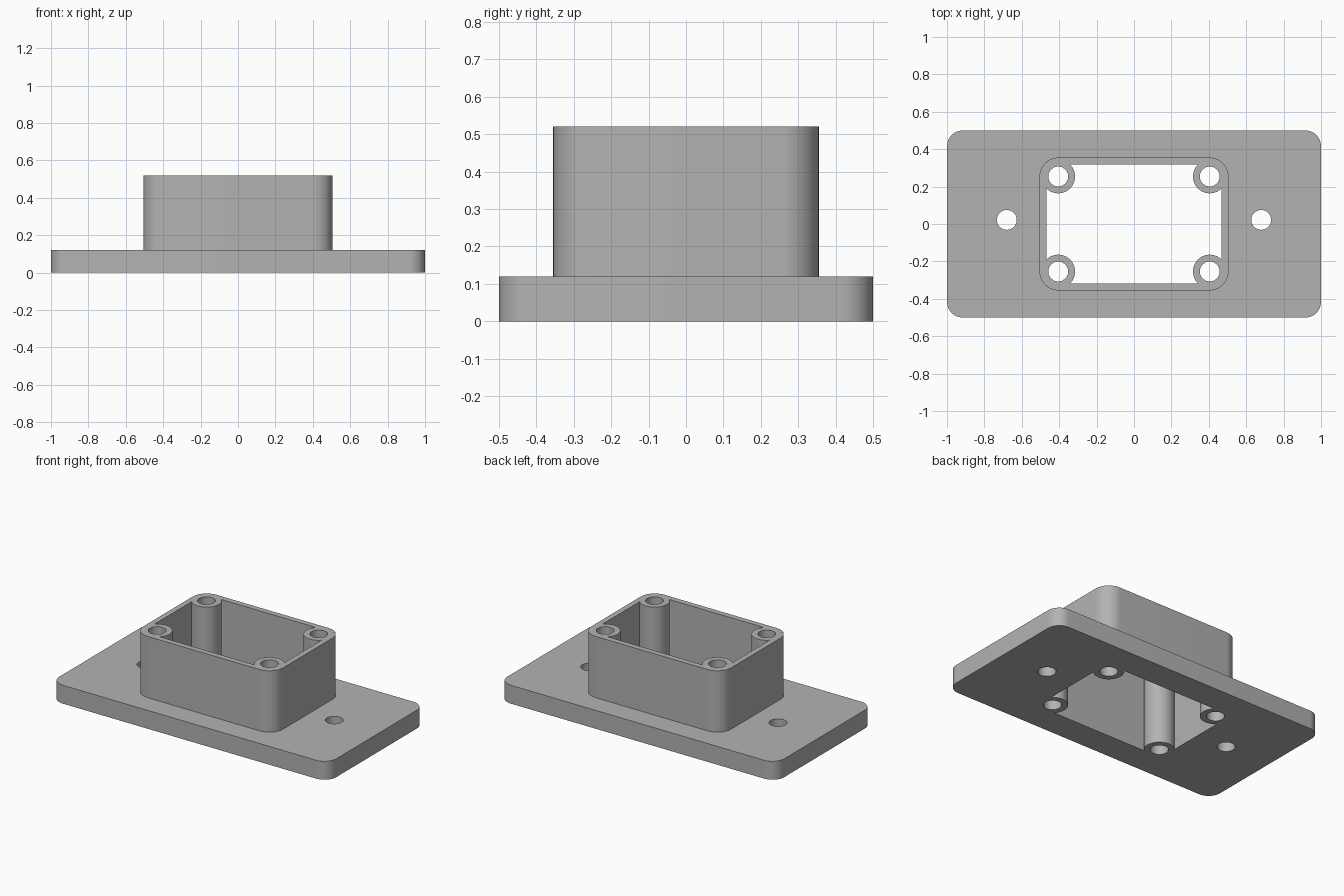
import bpy, bmesh
from math import sin, cos, pi, radians
from mathutils import Vector

cube = bpy.data.objects.get("Cube")
if cube:
    bpy.data.objects.remove(cube, do_unlink=True)

grey = bpy.data.materials.new("plain_grey")
grey.use_nodes = True
colour = (0.45, 0.45, 0.45, 1)
grey.diffuse_color = colour
for node in grey.node_tree.nodes:
    if node.type == 'BSDF_PRINCIPLED':
        node.inputs["Base Color"].default_value = colour


def circle(x, y, r, n=48):
    return [(x + r * cos(2 * pi * i / n), y + r * sin(2 * pi * i / n)) for i in range(n)]


def rectangle(hx, hy):
    return [(hx, hy), (-hx, hy), (-hx, -hy), (hx, -hy)]


def rounded_rectangle(hx, hy, r, n=12):
    points = []
    for q, (sx, sy) in enumerate(rectangle(1, 1)):
        for i in range(n + 1):
            a = (q + i / n) * pi / 2
            points.append((sx * (hx - r) + r * cos(a), sy * (hy - r) + r * sin(a)))
    return points


def prism(name, loops, bottom, top):
    """Extrude an outline, the first loop, with holes, the other loops."""
    bm = bmesh.new()
    for loop in loops:
        verts = [bm.verts.new((x, y, bottom)) for x, y in loop]
        for a, b in zip(verts, verts[1:] + verts[:1]):
            bm.edges.new((a, b))
    bmesh.ops.triangle_fill(bm, edges=bm.edges[:], use_beauty=True, normal=Vector((0, 0, 1)))
    result = bmesh.ops.extrude_face_region(bm, geom=bm.faces[:])
    raised = [g for g in result["geom"] if isinstance(g, bmesh.types.BMVert)]
    bmesh.ops.translate(bm, verts=raised, vec=(0, 0, top - bottom))
    bmesh.ops.recalc_face_normals(bm, faces=bm.faces[:])
    mesh = bpy.data.meshes.new(name)
    bm.to_mesh(mesh)
    bm.free()
    mesh.materials.append(grey)
    mesh.shade_smooth()
    mesh.set_sharp_from_angle(angle=radians(30))
    obj = bpy.data.objects.new(name, mesh)
    bpy.context.collection.objects.link(obj)
    return obj


PLATE_TOP, RIM = 0.12, 0.52
HOLE = 0.053
cavity = rectangle(0.469, 0.318)

# Base plate with the open cavity and two mounting holes
mount_holes = [circle(s * 0.68, 0.022, HOLE) for s in (-1, 1)]
prism("base_plate", [rounded_rectangle(1, 0.5, 0.085), cavity] + mount_holes, 0, PLATE_TOP)

# Upright housing wall
prism("housing_wall", [rounded_rectangle(0.505, 0.355, 0.1), cavity], PLATE_TOP, RIM)

# Hollow screw posts in the four corners
for y, end in ((-0.254, "front"), (0.254, "back")):
    for x, side in ((-0.405, "right"), (0.405, "left")):
        prism(f"screw_post_{end}_{side}", [circle(x, y, 0.09), circle(x, y, HOLE)], 0, RIM)
